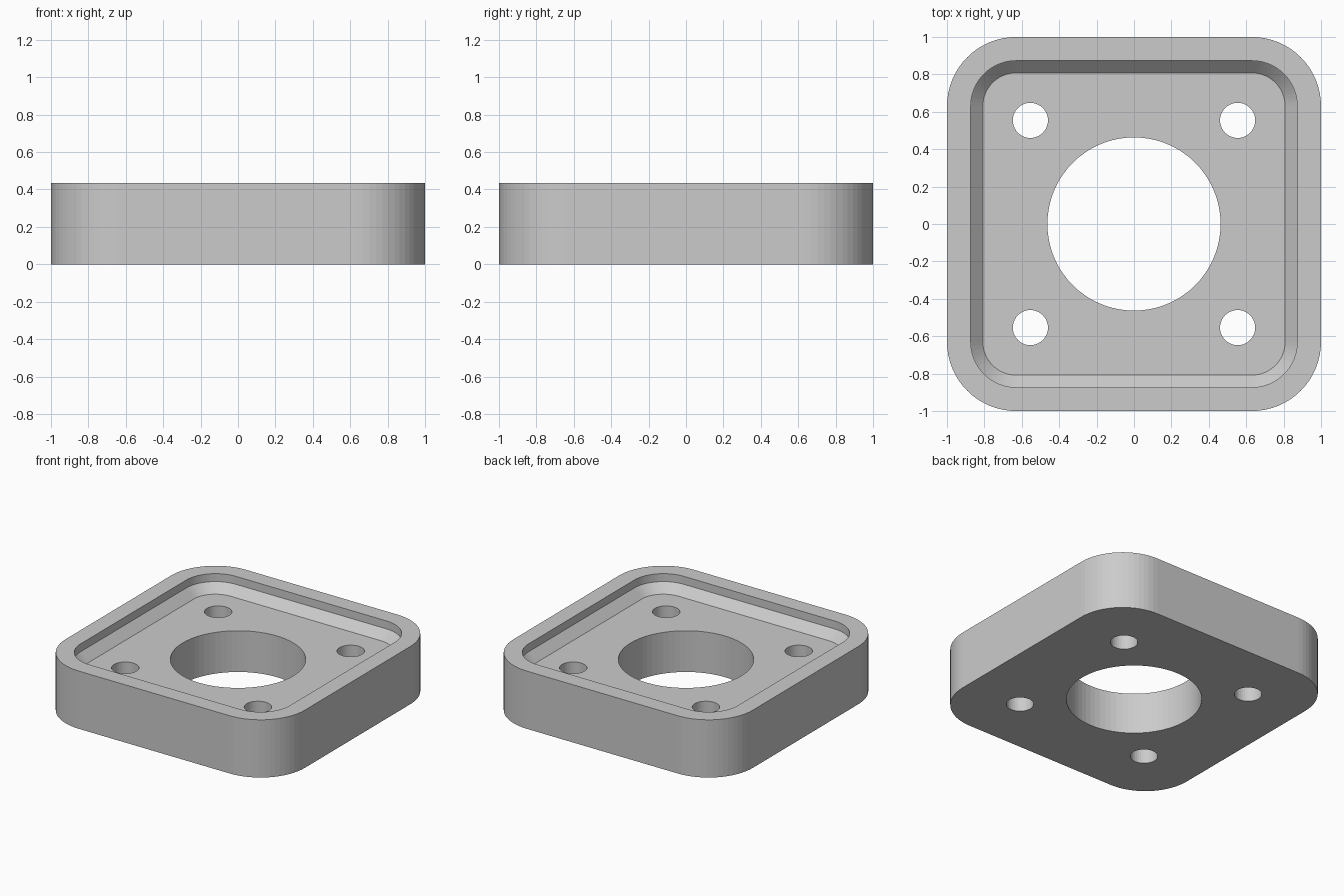
import bpy, bmesh
from math import sin, cos, pi

cube = bpy.data.objects.get("Cube")
if cube:
    bpy.data.objects.remove(cube)

HEIGHT = 0.436
CORNER = 0.63      # centre shared by all corner arcs
BOLT = 0.554       # bolt hole offset
LIP_Z = HEIGHT - 0.06
FLOOR_Z = HEIGHT - 0.125

grey = bpy.data.materials.new("plain_grey")
grey.use_nodes = True
colour = (0.6, 0.6, 0.6, 1)
grey.diffuse_color = colour
grey.node_tree.nodes["Principled BSDF"].inputs["Base Color"].default_value = colour

bm = bmesh.new()


def ring(points, z):
    """Closed loop of vertices and edges at one height."""
    verts = [bm.verts.new((x, y, z)) for x, y in points]
    edges = [bm.edges.new((v, verts[i - 1])) for i, v in enumerate(verts)]
    return verts, edges


def rounded_square(half, steps=16):
    r = half - CORNER
    points = []
    for quarter, (sx, sy) in enumerate(((1, 1), (-1, 1), (-1, -1), (1, -1))):
        for i in range(steps + 1):
            a = (quarter + i / steps) * pi / 2
            points.append((sx * CORNER + r * cos(a), sy * CORNER + r * sin(a)))
    return points


def circle(cx, cy, r, steps):
    return [(cx + r * cos(2 * pi * i / steps), cy + r * sin(2 * pi * i / steps))
            for i in range(steps)]


def wall(a, b):
    """Quads between two matching rings."""
    va, vb = a[0], b[0]
    for i in range(len(va)):
        bm.faces.new((va[i - 1], va[i], vb[i], vb[i - 1]))


# Outer side, rim, recess wall and chamfer
shell = [ring(rounded_square(half), z) for half, z in
         ((1, 0), (1, HEIGHT), (0.873, HEIGHT), (0.873, LIP_Z), (0.808, FLOOR_Z))]
for lower, upper in zip(shell, shell[1:]):
    wall(lower, upper)

# Central bore and four bolt holes
holes = [circle(0, 0, 0.463, 72)]
holes += [circle(sx * BOLT, sy * BOLT, 0.094, 40) for sx in (-1, 1) for sy in (-1, 1)]
bottom_edges, floor_edges = list(shell[0][1]), list(shell[-1][1])
for points in holes:
    low, high = ring(points, 0), ring(points, FLOOR_Z)
    wall(low, high)
    bottom_edges += low[1]
    floor_edges += high[1]

# Underside and recess floor, pierced by the holes
for edges, z in ((bottom_edges, -1), (floor_edges, 1)):
    bmesh.ops.triangle_fill(bm, edges=edges, use_beauty=True, normal=(0, 0, z))

bmesh.ops.recalc_face_normals(bm, faces=bm.faces)
mesh = bpy.data.meshes.new("mounting_plate")
bm.to_mesh(mesh)
bm.free()
mesh.materials.append(grey)
plate = bpy.data.objects.new("mounting_plate", mesh)
bpy.context.collection.objects.link(plate)
